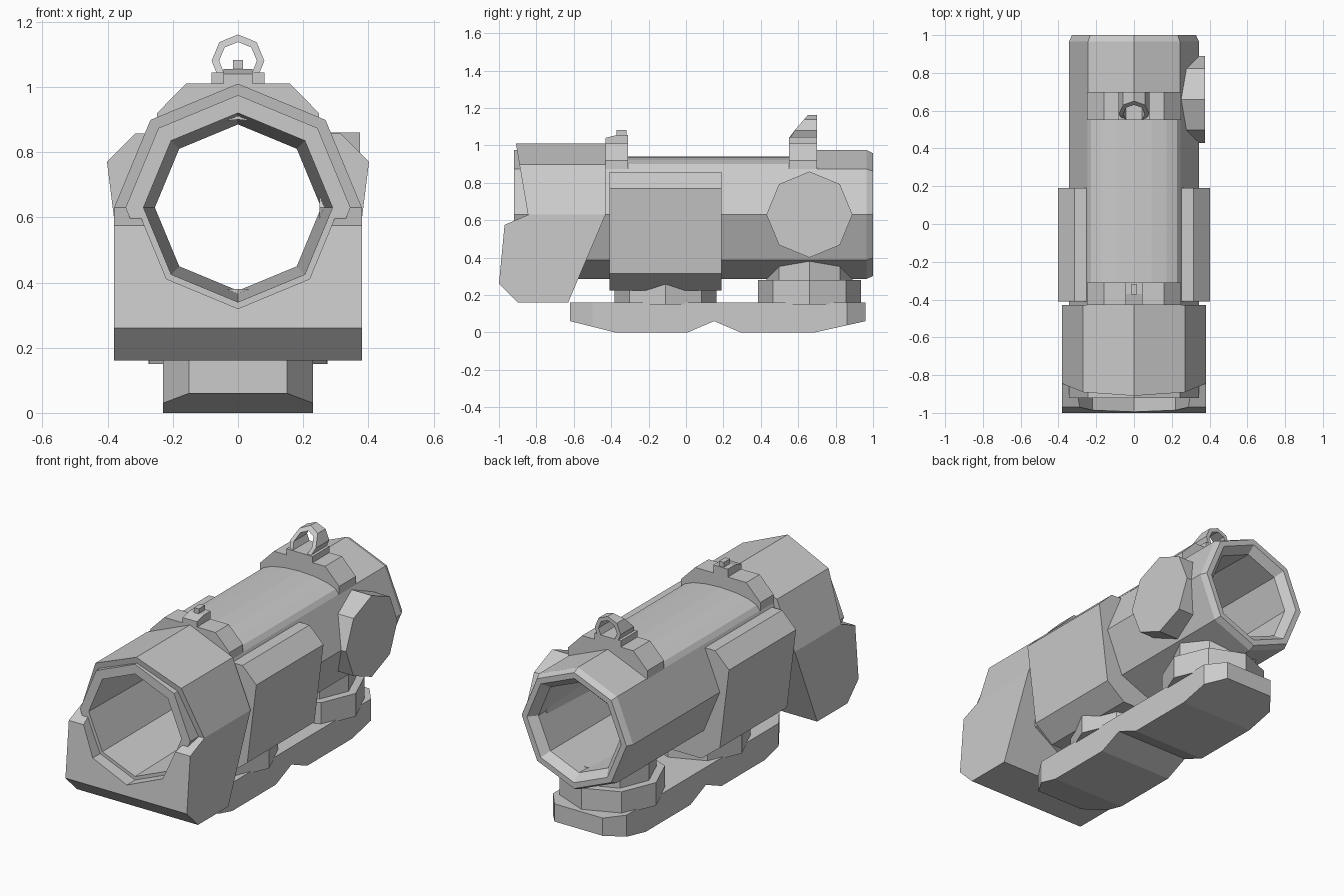
import bpy, bmesh
from math import sin, cos, pi

if "Cube" in bpy.data.objects:
    bpy.data.objects.remove(bpy.data.objects["Cube"])

CZ = 0.63  # height of the tube axis


def finish(name, bm):
    bmesh.ops.recalc_face_normals(bm, faces=bm.faces)
    me = bpy.data.meshes.new(name)
    bm.to_mesh(me)
    bm.free()
    ob = bpy.data.objects.new(name, me)
    bpy.context.collection.objects.link(ob)
    return ob


def loft(name, rings, closed=False):
    """Skin equal-length rings; cap the ends, or join last to first."""
    bm = bmesh.new()
    vs = [[bm.verts.new(p) for p in r] for r in rings]
    n = len(vs[0])
    for i in range(len(vs) if closed else len(vs) - 1):
        a, b = vs[i], vs[(i + 1) % len(vs)]
        for k in range(n):
            bm.faces.new((a[k], a[(k + 1) % n], b[(k + 1) % n], b[k]))
    if not closed:
        bm.faces.new(vs[0])
        bm.faces.new(vs[-1])
    return finish(name, bm)


def prism(name, pts, axis, a, b):
    """Extrude a 2D outline along an axis; outline is (y,z), (x,z) or (x,y)."""
    place = {'x': lambda p, t: (t, p[0], p[1]),
             'y': lambda p, t: (p[0], t, p[1]),
             'z': lambda p, t: (p[0], p[1], t)}[axis]
    return loft(name, [[place(p, t) for p in pts] for t in (a, b)])


def octagon(r, cx=0, cy=0):
    return [(cx + r * cos(k * pi / 4), cy + r * sin(k * pi / 4)) for k in range(8)]


def mirrored(half):
    return half + [(-x, z) for x, z in reversed(half) if x > 0]


def box(name, w, y0, y1, z0, z1):
    return prism(name, [(-w, z0), (w, z0), (w, z1), (-w, z1)], 'y', y0, y1)


def boolean(ob, cutter, op):
    m = ob.modifiers.new(op, 'BOOLEAN')
    m.operation, m.solver, m.object = op, 'EXACT', cutter
    bpy.context.view_layer.objects.active = ob
    bpy.ops.object.modifier_apply(modifier=m.name)
    bpy.data.objects.remove(cutter)


def bore(ob):
    boolean(ob, prism("bore_cutter", octagon(0.31, 0, CZ), 'y', -1.2, 1.2), 'DIFFERENCE')


# Main octagonal tube: (y, radius, radius of the top corner)
tube = []
for y, r, top in [(-0.92, 0.345, 0.345), (-0.37, 0.345, 0.345), (-0.37, 0.345, 0.285),
                  (0.62, 0.345, 0.285), (0.62, 0.345, 0.345), (0.965, 0.345, 0.345),
                  (1.0, 0.328, 0.328), (1.0, 0.295, 0.295), (0.955, 0.255, 0.255),
                  (-0.92, 0.29, 0.29)]:
    ring = [(x, y, z) for x, z in octagon(r, 0, CZ)]
    ring[2] = (0, y, CZ + top)
    tube.append(ring)
loft("main_tube", tube, closed=True)

# Shallow curved cover between the two sight bases
arc = [(0.245 * cos(k * pi / 8), 0.874 + 0.066 * sin(k * pi / 8)) for k in range(9)]
prism("top_cover", arc + [(0, 0.905)], 'y', -0.37, 0.62)

# Front hood: upper half octagon with a raked front edge
half_oct = octagon(0.38, 0, CZ)[:5]
hood = loft("front_hood", [[(x, -0.845 - 0.17 * (z - CZ), z) for x, z in half_oct],
                           [(x, -0.43, z) for x, z in half_oct]])
bore(hood)

# Lower front housing
housing = prism("front_housing", [(-0.84, 0.63), (-0.97, 0.575), (-1.0, 0.26), (-0.9, 0.16),
                                  (-0.63, 0.16), (-0.43, 0.63)], 'x', -0.38, 0.38)
bore(housing)

# Middle body with the side panels
body = prism("side_panels", mirrored([(0.23, 0.225), (0.345, 0.315), (0.402, 0.77),
                                      (0.315, 0.857)]), 'y', -0.41, 0.19)
bore(body)

# Side knob
prism("side_knob", octagon(0.23, 0.66, CZ), 'x', 0.25, 0.375)

# Sight bases
for name, y0, y1 in (("front_sight_base", -0.43, -0.31), ("rear_sight_base", 0.55, 0.70)):
    prism(name, mirrored([(0.248, 0.873), (0.248, 0.92), (0.16, 1.01)]) + [(0, 0.9)], 'y', y0, y1)

# Front sight post
prism("front_sight_block", [(-0.43, 1.0), (-0.43, 1.04), (-0.37, 1.055), (-0.31, 1.055),
                            (-0.31, 1.0)], 'x', -0.045, 0.045)
box("front_sight_post", 0.015, -0.372, -0.317, 1.04, 1.082)

# Rear sight ring with raked front
box("rear_sight_block", 0.082, 0.55, 0.70, 1.0, 1.045)


def sight_ring(r, rear):
    return [(x, 0.70 if rear else 0.55 + max(0, z - 1.045) * 0.87, z)
            for x, z in octagon(r, 0, 1.08)]


loft("rear_sight_ring", [sight_ring(0.081, False), sight_ring(0.081, True),
                         sight_ring(0.058, True), sight_ring(0.058, False)], closed=True)

# Pedestals between tube and mounting plate
prism("front_pedestal", octagon(0.272, 0, -0.11), 'z', 0.15, 0.29)
prism("rear_pedestal_disc", octagon(0.275, 0, 0.66), 'z', 0.15, 0.28)
prism("rear_pedestal", octagon(0.23, 0, 0.66), 'z', 0.2, 0.38)

# Mounting plate: side outline trimmed by a plan with cut corners
plate = prism("mounting_plate", [(-0.62, 0.16), (-0.62, 0.06), (-0.38, 0), (0.01, 0), (0.15, 0.06),
                                 (0.29, 0), (0.69, 0), (0.96, 0.06), (0.96, 0.16)], 'x', -0.3, 0.3)
plan = mirrored([(0.15, -0.621), (0.23, -0.5), (0.23, 0.86), (0.15, 0.961)])
boolean(plate, prism("plate_plan", plan, 'z', -0.1, 0.3), 'INTERSECT')
